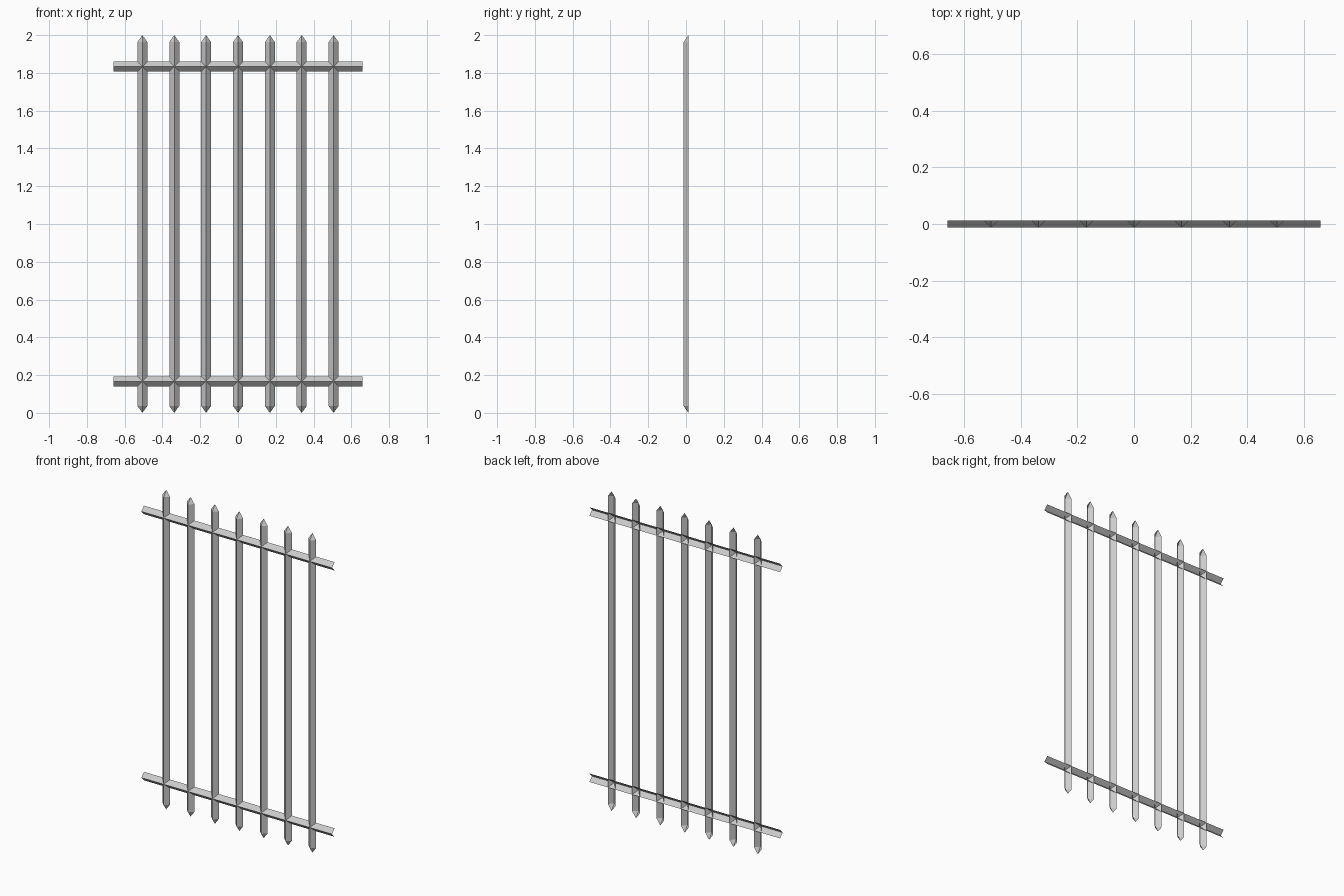
import bpy

default = bpy.data.objects.get("Cube")
if default:
    bpy.data.objects.remove(default, do_unlink=True)

HALF = 0.0265          # half width of each folded strip
FRONT, BACK = -0.013, 0.013
TIP = 0.037            # height of the pointed bar ends

iron = bpy.data.materials.new("grey iron")
iron.diffuse_color = (0.6, 0.6, 0.6, 1)
iron.use_nodes = True
iron.node_tree.nodes["Principled BSDF"].inputs["Base Color"].default_value = (0.6, 0.6, 0.6, 1)


def make_part(name, verts, faces, location):
    mesh = bpy.data.meshes.new(name)
    mesh.from_pydata(verts, [], faces)
    mesh.materials.append(iron)
    part = bpy.data.objects.new(name, mesh)
    part.location = location
    bpy.context.collection.objects.link(part)


# Upright bars: open V strips with the ridge in front and pointed ends
def upright_bar(name, x):
    low, high = TIP, 2 - TIP
    verts = [(s * HALF, FRONT if s == 0 else BACK, z)
             for z in (low, high) for s in (-1, 0, 1)]
    verts += [(0, BACK, 0), (0, BACK, 2)]
    faces = []
    for i in (0, 1):
        faces.append((i, i + 1, i + 4, i + 3))
        faces.append((i + 1, i, 6))
        faces.append((i + 3, i + 4, 7))
    make_part(name, verts, faces, (x, 0, 0))


# Cross rails: open V strips with the ridge in front and open ends
def cross_rail(name, z):
    verts = [(x, FRONT if s == 0 else BACK, s * HALF)
             for x in (-0.66, 0.66) for s in (-1, 0, 1)]
    faces = [(i, i + 3, i + 4, i + 1) for i in (0, 1)]
    make_part(name, verts, faces, (0, 0, z))


for n in range(7):
    upright_bar(f"upright_bar_{n + 1}", (n - 3) * 0.1687)

cross_rail("lower_rail", 0.167)
cross_rail("upper_rail", 1.833)
